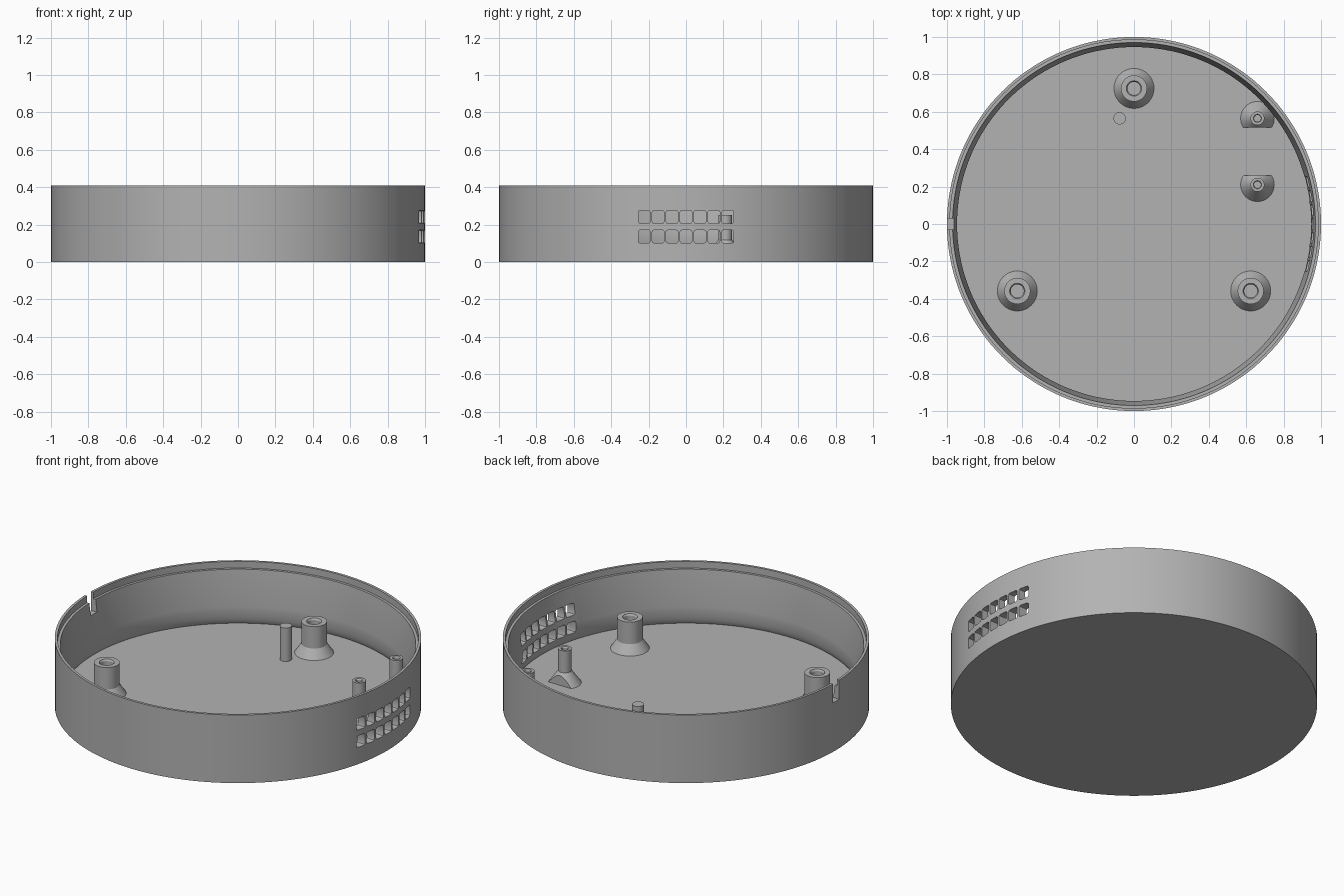
import bpy, bmesh, math
from mathutils import Vector, Matrix

cube = bpy.data.objects.get("Cube")
if cube:
    bpy.data.objects.remove(cube, do_unlink=True)

HEIGHT = 0.41
FLOOR = 0.045

grey = bpy.data.materials.new("plain grey")
grey.use_nodes = True
COLOUR = (0.45, 0.45, 0.45, 1)
grey.diffuse_color = COLOUR
grey.node_tree.nodes["Principled BSDF"].inputs["Base Color"].default_value = COLOUR


def make_object(name, bm):
    bmesh.ops.recalc_face_normals(bm, faces=bm.faces)
    mesh = bpy.data.meshes.new(name)
    bm.to_mesh(mesh)
    bm.free()
    mesh.materials.append(grey)
    obj = bpy.data.objects.new(name, mesh)
    bpy.context.collection.objects.link(obj)
    return obj


def smooth(obj):
    bpy.ops.object.select_all(action='DESELECT')
    obj.select_set(True)
    bpy.context.view_layer.objects.active = obj
    bpy.ops.object.shade_smooth_by_angle(angle=math.radians(30))


def lathe(profile, steps):
    """Spin (radius, z) points, starting and ending on the axis, into a solid."""
    bm = bmesh.new()
    verts = [bm.verts.new((r, 0, z)) for r, z in profile]
    edges = [bm.edges.new(pair) for pair in zip(verts, verts[1:])]
    bmesh.ops.spin(bm, geom=verts + edges, cent=(0, 0, 0), axis=(0, 0, 1),
                   angle=math.tau, steps=steps, use_duplicate=False)
    bmesh.ops.remove_doubles(bm, verts=bm.verts, dist=0.0001)
    return bm


def turned(name, profile, x, y, steps=40):
    obj = make_object(name, lathe(profile, steps))
    obj.location = (x, y, 0)
    smooth(obj)
    return obj


def add_block(bm, centre, size, corner=0):
    """Add a box to bm, rounding the edges that run along x."""
    block = bmesh.new()
    bmesh.ops.create_cube(block, size=1)
    bmesh.ops.transform(block, verts=block.verts,
                        matrix=Matrix.Translation(centre) @ Matrix.Diagonal((*size, 1)))
    if corner:
        along = [e for e in block.edges
                 if abs(e.verts[0].co.x - e.verts[1].co.x) > size[0] / 2]
        bmesh.ops.bevel(block, geom=along, offset=corner, segments=2,
                        profile=0.5, affect='EDGES')
    temp = bpy.data.meshes.new("temp")
    block.to_mesh(temp)
    block.free()
    bm.from_mesh(temp)
    bpy.data.meshes.remove(temp)


# Round tray with a stepped rim and a wall that curves into the floor
wall, foot, rise = 0.97, 0.946, 0.11
curve = [(wall - (wall - foot) * math.sin(a), FLOOR + rise * (1 - math.cos(a)))
         for a in (math.radians(90 - 15 * i) for i in range(7))]
profile = [(0, 0), (1, 0), (1, HEIGHT), (0.985, HEIGHT), (0.985, HEIGHT - 0.04),
           (wall, HEIGHT - 0.04)] + curve + [(0, FLOOR)]
tray = make_object("tray", lathe(profile, 144))

# Vent grid in the left wall and cable notch in the right wall
bm = bmesh.new()
for column in range(-3, 4):
    for z in (0.136, 0.241):
        add_block(bm, Vector((0.97, column * 0.0745, z)), (0.2, 0.063, 0.07), 0.01)
add_block(bm, Vector((-1, 0, HEIGHT)), (0.2, 0.06, 0.23))
cutter = make_object("opening_cutter", bm)
cutter.hide_render = True
cut = tray.modifiers.new("openings", 'BOOLEAN')
cut.operation = 'DIFFERENCE'
cut.solver = 'EXACT'
cut.object = cutter
bpy.context.view_layer.objects.active = tray
bpy.ops.object.modifier_apply(modifier=cut.name)
bpy.data.objects.remove(cutter, do_unlink=True)
smooth(tray)

# Three large screw bosses with flared feet
low = FLOOR - 0.01
boss = [(0, low), (0.107, low), (0.107, FLOOR), (0.07, 0.1), (0.07, 0.232),
        (0.041, 0.232), (0.035, 0.222), (0.035, 0.06), (0, 0.06)]
for name, x, y in (("back_boss", 0, 0.725), ("front_left_boss", 0.624, -0.358),
                   ("front_right_boss", -0.624, -0.358)):
    turned(name, boss, x, y)

# Two slim posts whose flared feet are sliced flat on the facing sides
post = [(0, low), (0.037, low), (0.037, 0.25), (0.022, 0.25), (0.018, 0.244),
        (0.018, 0.06), (0, 0.06)]
flare = [(0, low), (0.09, low), (0.09, FLOOR), (0.036, 0.12), (0, 0.12)]
for label, y, side in (("back", 0.565, -1), ("front", 0.21, 1)):
    turned(label + "_post", post, 0.66, y, 32)
    bm = lathe(flare, 40)
    sliced = bmesh.ops.bisect_plane(bm, geom=bm.verts[:] + bm.edges[:] + bm.faces[:],
                                    plane_co=(0, side * 0.048, 0),
                                    plane_no=(0, side, 0), clear_outer=True)
    rim = [e for e in sliced["geom_cut"] if isinstance(e, bmesh.types.BMEdge)]
    bmesh.ops.contextual_create(bm, geom=rim)
    # Open the middle so the screw hole stays clear
    core = [v for v in bm.verts if v.co.xy.length < 0.001]
    bmesh.ops.delete(bm, geom=core, context='VERTS')
    foot_obj = make_object(label + "_post_foot", bm)
    foot_obj.location = (0.66, y, 0)
    smooth(foot_obj)

# Plain locating peg
turned("peg", [(0, low), (0.033, low), (0.033, 0.247), (0, 0.247)], -0.077, 0.565, 32)
